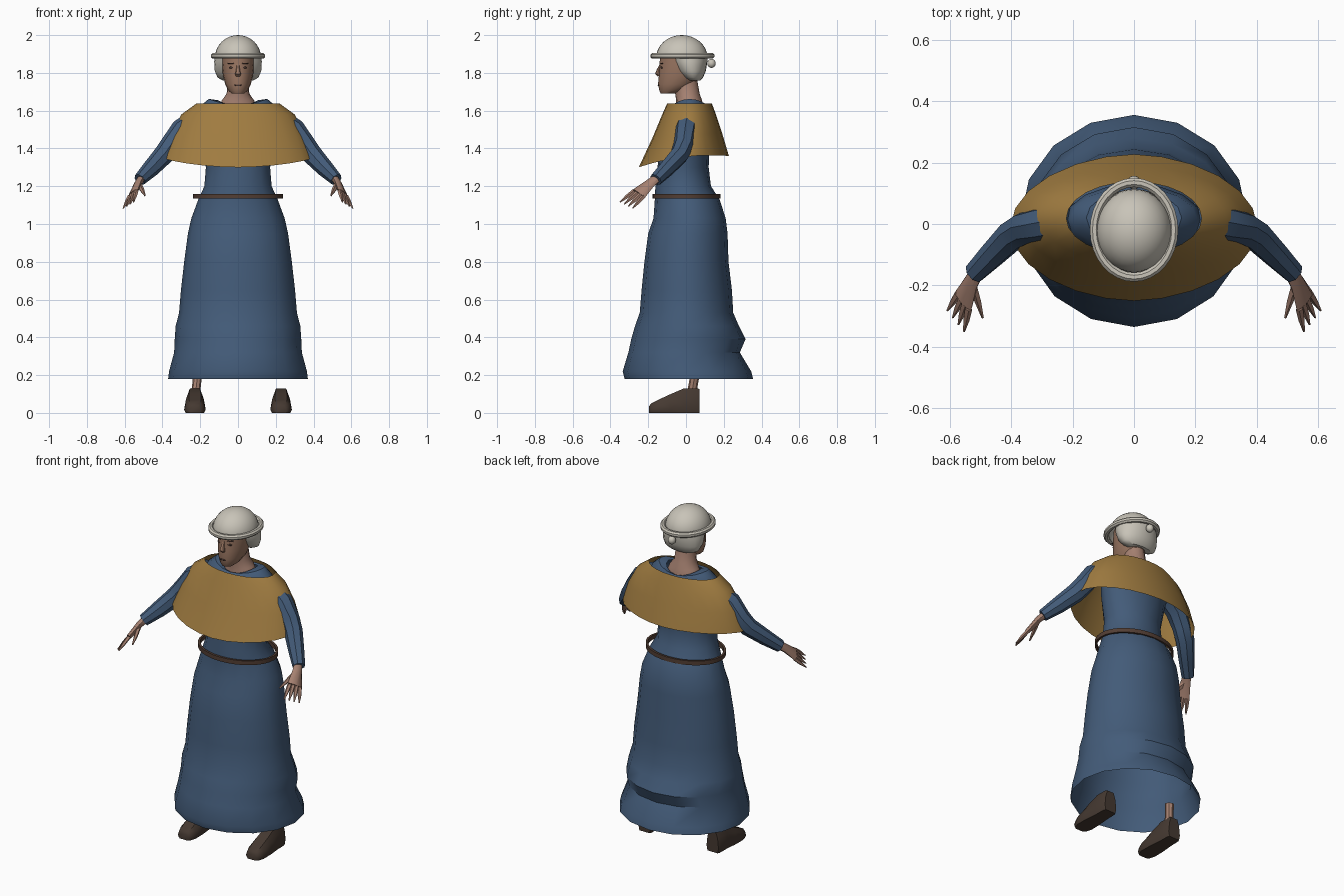
import bpy, bmesh
from math import sin, cos, pi, tau, radians
from mathutils import Vector, Matrix

if "Cube" in bpy.data.objects:
    bpy.data.objects.remove(bpy.data.objects["Cube"])


def material(name, *rgb):
    m = bpy.data.materials.new(name)
    m.use_nodes = True
    m.diffuse_color = (*rgb, 1)
    bsdf = m.node_tree.nodes["Principled BSDF"]
    bsdf.inputs["Base Color"].default_value = (*rgb, 1)
    bsdf.inputs["Roughness"].default_value = 0.8
    return m


BLUE = material("blue_wool", .056, .105, .19)
OCHRE = material("ochre_wool", .35, .2, .052)
LINEN = material("linen", .58, .55, .48)
SKIN = material("skin", .38, .22, .165)
FACE = material("face_skin", .32, .18, .12)
DARK = material("face_lines", .09, .05, .04)
SHOE = material("shoe_leather", .06, .041, .031)
BELT = material("belt_leather", .085, .048, .034)
parts = []


def finish(name, bm, mat):
    bmesh.ops.recalc_face_normals(bm, faces=bm.faces)
    mesh = bpy.data.meshes.new(name)
    bm.to_mesh(mesh)
    bm.free()
    mesh.materials.append(mat)
    ob = bpy.data.objects.new(name, mesh)
    bpy.context.scene.collection.objects.link(ob)
    parts.append(ob)
    return ob


def loft(name, rings, mat, caps=(False, False), wrap=False):
    """Skin a list of closed rings; wrap joins the last ring to the first."""
    bm = bmesh.new()
    rows = [[bm.verts.new(p) for p in r] for r in rings]
    n = len(rows[0])
    pairs = list(zip(rows, rows[1:]))
    if wrap:
        pairs.append((rows[-1], rows[0]))
    for a, b in pairs:
        for i in range(n):
            j = (i + 1) % n
            bm.faces.new((a[i], a[j], b[j], b[i]))
    if caps[0]:
        bm.faces.new(rows[0])
    if caps[1]:
        bm.faces.new(rows[-1])
    return finish(name, bm, mat)


def oval(z, rx, front, back, n=16, tilt=0, sides=0, point=1):
    """Horizontal oval from y=front to y=back; tilt lifts the back, sides lifts the sides."""
    ring = []
    for i in range(n):
        c, s = cos(tau * i / n), sin(tau * i / n)
        x = rx * c * abs(c) ** (point - 1) if abs(c) > 1e-6 else 0
        ring.append((x, (front + back) / 2 + (back - front) / 2 * s,
                     z + tilt * s + sides * c * c))
    return ring


def hoop(name, z, rx, front, back, radial, height, mat, n=32, m=8):
    rings = []
    for i in range(n):
        c, s = cos(tau * i / n), sin(tau * i / n)
        ring = []
        for j in range(m):
            r, h = radial * cos(tau * (j + .5) / m), height * sin(tau * (j + .5) / m)
            ring.append(((rx + r) * c, (front + back) / 2 + ((back - front) / 2 + r) * s, z + h))
        rings.append(ring)
    return loft(name, rings, mat, wrap=True)


def tube(name, stations, side, mat, n=8):
    """Tube through (point, half width, half depth); side sets the width direction."""
    pts = [Vector(p) for p, _, _ in stations]
    rings = []
    for i, (_, w, h) in enumerate(stations):
        d = (pts[min(i + 1, len(pts) - 1)] - pts[max(i - 1, 0)]).normalized()
        u = Vector(side)
        u = (u - d * u.dot(d)).normalized()
        v = d.cross(u)
        rings.append([pts[i] + u * w * cos(tau * k / n) + v * h * sin(tau * k / n)
                      for k in range(n)])
    return loft(name, rings, mat, (True, True))


def ball(name, centre, radii, mat, turn=0, dome=False, segs=16):
    bm = bmesh.new()
    bmesh.ops.create_uvsphere(bm, u_segments=segs, v_segments=segs // 2, radius=1)
    if dome:
        low = [v for v in bm.verts if v.co.z < -.01]
        bmesh.ops.delete(bm, geom=low, context="VERTS")
    bm.transform(Matrix.Translation(centre) @ Matrix.Rotation(turn, 4, "Z")
                 @ Matrix.Diagonal((*radii, 1)))
    return finish(name, bm, mat)


# Long gown, hem to neckline, with a bunched fold low at the back
gown = [(.18, .37, -.325, .355), (.22, .365, -.335, .345), (.32, .338, -.305, .285),
        (.39, .335, -.29, .315), (.46, .33, -.27, .28), (.53, .312, -.245, .25),
        (.65, .302, -.235, .243), (.8, .285, -.22, .225), (.95, .265, -.2, .22),
        (1.03, .247, -.172, .21), (1.13, .21, -.165, .178), (1.2, .178, -.162, .132),
        (1.3, .17, -.15, .12), (1.45, .2, -.145, .125), (1.56, .225, -.11, .13),
        (1.62, .205, -.085, .12)]
rings = [oval(*g) for g in gown]
rings += [oval(1.632, .155, -.07, .11, sides=.03), oval(1.625, .105, -.058, .095, sides=.03)]
loft("gown", rings, BLUE)

# Belt hoop standing a little off the waist
hoop("belt", 1.147, .232, -.172, .175, .009, .018, BELT, m=4)

# Short shoulder cape, lower in front, drawn out over the arms
loft("cape", [oval(1.638, .22, -.1, .137, 24),
              oval(1.58, .3, -.128, .157, 24, tilt=.005),
              oval(1.47, .362, -.178, .19, 24, tilt=.015, point=1.05),
              oval(1.33, .402, -.25, .227, 24, tilt=.03, sides=.025, point=1.1)], OCHRE)

# Neck and head
loft("neck", [oval(1.62, .1, -.055, .09), oval(1.655, .085, -.052, .085),
              oval(1.69, .06, -.057, .072), oval(1.76, .055, -.065, .06)], SKIN)
loft("head", [oval(1.69, .032, -.133, -.06), oval(1.705, .05, -.141, -.01),
              oval(1.74, .068, -.148, .05), oval(1.79, .08, -.143, .08),
              oval(1.85, .086, -.14, .09), oval(1.91, .086, -.135, .09)], FACE, (True, True))
tube("nose", [((0, -.134, 1.845), .007, .005), ((0, -.145, 1.815), .01, .01),
              ((0, -.15, 1.795), .016, .014), ((0, -.143, 1.783), .012, .006)],
     (1, 0, 0), FACE)
ball("mouth", (0, -.146, 1.735), (.022, .004, .005), DARK)
for s, label in ((-1, "right"), (1, "left")):
    ball(label + "_eye", (s * .036, -.129, 1.828), (.014, .004, .005), DARK, s * .3)
    ball(label + "_brow", (s * .038, -.129, 1.85), (.02, .004, .003), DARK, s * .35)

# Linen cap: dome, rolled brim, close hood behind the face, knot
ball("cap_dome", (0, -.022, 1.88), (.122, .136, .12), LINEN, dome=True, segs=32)
hoop("cap_brim", 1.89, .129, -.173, .135, .016, .016, LINEN)
loft("cap_hood", [oval(1.9, .12, -.085, .112, 24), oval(1.86, .126, -.075, .113, 24),
                  oval(1.81, .123, -.05, .105, 24), oval(1.775, .108, -.015, .09, 24),
                  oval(1.76, .08, .01, .075, 24)], LINEN, (False, True))
ball("cap_knot", (0, .135, 1.85), (.022, .022, .024), LINEN)

# Arms, hands and shoes, mirrored
for s, label in ((-1, "right"), (1, "left")):
    def at(x, y, z):
        return Vector((s * x, y, z))

    tube(label + "_sleeve", [(at(.2, .02, 1.56), .06, .06), (at(.3, 0, 1.5), .06, .058),
                             (at(.355, -.012, 1.42), .054, .056),
                             (at(.395, -.035, 1.365), .05, .054),
                             (at(.46, -.1, 1.295), .043, .046),
                             (at(.52, -.16, 1.235), .036, .034)], (0, 1, 0), BLUE)

    # Flat palm, four pointed fingers and a thumb
    across = at(.5, .75, -.4)
    knuckles = at(.555, -.25, 1.16)
    tube(label + "_palm", [(at(.505, -.145, 1.25), .024, .022),
                           (at(.53, -.19, 1.215), .03, .018),
                           (knuckles, .046, .014)], across, SKIN)
    first, last = at(.553, -.35, 1.115), at(.608, -.282, 1.083)
    for k in range(4):
        t = k / 3
        base = knuckles + across.normalized() * (t - .5) * .066
        tip = first.lerp(last, t)
        tube(f"{label}_finger_{k + 1}", [(base, .013, .012), (base.lerp(tip, .5), .011, .01),
                                         (tip, .003, .003)], across, SKIN, 5)
    tube(label + "_thumb", [(at(.527, -.19, 1.215), .018, .014),
                            (at(.508, -.25, 1.18), .013, .011),
                            (at(.492, -.305, 1.15), .004, .004)], across, SKIN, 5)

    # Shoe: wide sole, narrower top, tapering toe
    sections = []
    for y, w, h in ((.072, .04, .125), (.06, .046, .13), (-.01, .048, .13), (-.08, .056, .1),
                    (-.15, .057, .068), (-.185, .045, .05), (-.195, .03, .035)):
        half = [(w * .85, 0), (w, h * .25), (w * .85, h * .7), (w * .55, h)]
        outline = half + [(-x, z) for x, z in reversed(half)]
        sections.append([(s * .228 + x, y, z) for x, z in outline])
    loft(label + "_shoe", sections, SHOE, (True, True))

# Bare ankle showing under the hem
tube("right_ankle", [((-.225, .03, .1), .024, .026), ((-.218, .04, .16), .023, .024),
                     ((-.212, .05, .22), .026, .026)], (1, 0, 0), SKIN)

# Smooth shading with crisp edges
bpy.ops.object.select_all(action="DESELECT")
for ob in parts:
    ob.select_set(True)
bpy.context.view_layer.objects.active = parts[0]
bpy.ops.object.shade_smooth_by_angle(angle=radians(40))
